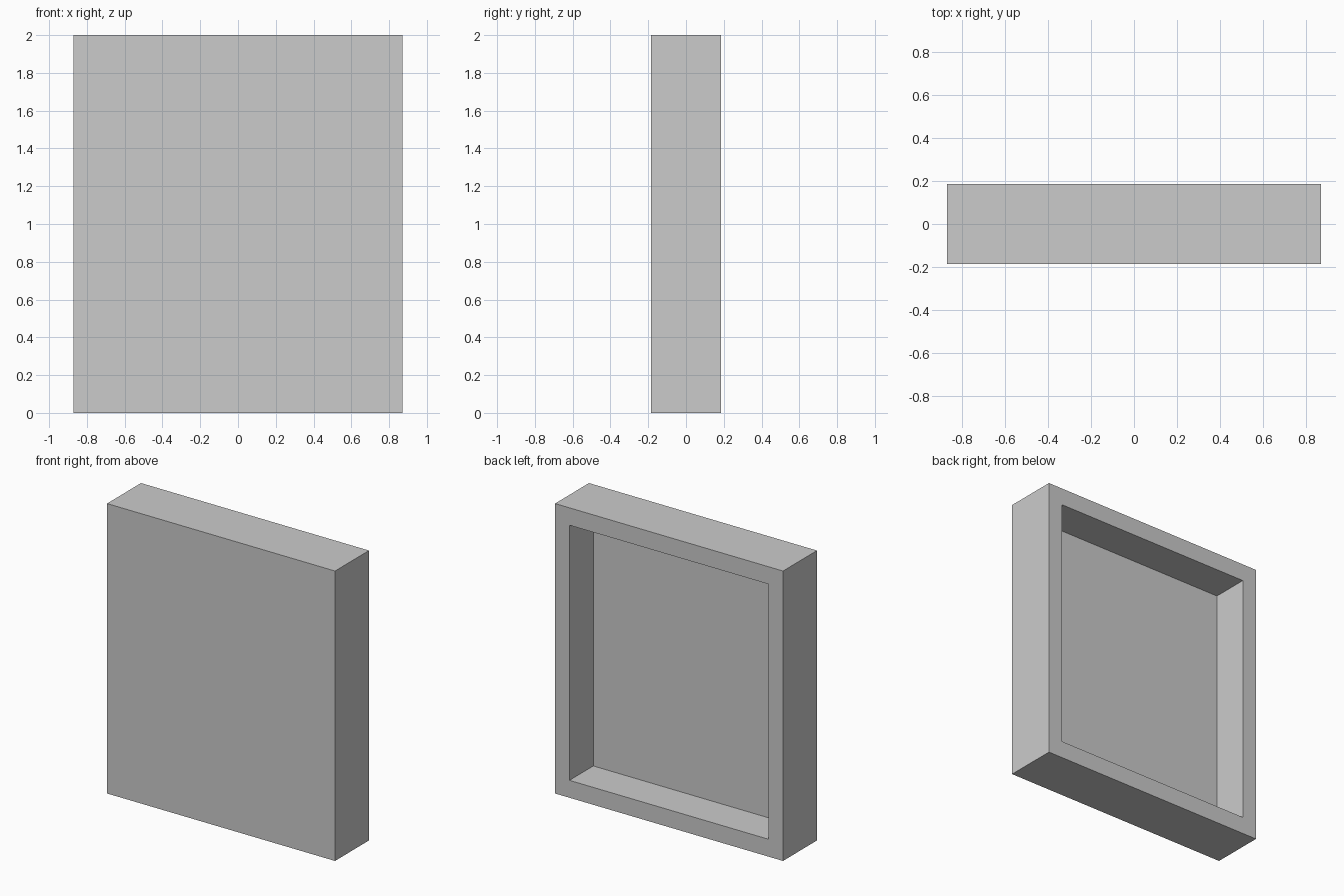
import bpy, bmesh
from mathutils import Vector

if "Cube" in bpy.data.objects:
    bpy.data.objects.remove(bpy.data.objects["Cube"])

W, D, H = 1.74, 0.37, 2.0          # overall size
OPEN_W, OPEN_H = 1.52, 1.76        # recess opening
DEPTH = 0.26                       # recess depth

# Solid block standing on the ground
bm = bmesh.new()
bmesh.ops.create_cube(bm, size=1)
bmesh.ops.scale(bm, vec=(W, D, H), verts=bm.verts)
bmesh.ops.translate(bm, vec=(0, 0, H / 2), verts=bm.verts)

# Rim on the back face, sized to the opening
back = max(bm.faces, key=lambda f: f.calc_center_median().y)
bmesh.ops.inset_region(bm, faces=[back], thickness=0.1)
for v in back.verts:
    v.co.x = OPEN_W / 2 * (1 if v.co.x > 0 else -1)
    v.co.z = H / 2 + OPEN_H / 2 * (1 if v.co.z > H / 2 else -1)

# Recess with straight walls
floor = bmesh.ops.extrude_face_region(bm, geom=[back])
bmesh.ops.translate(bm, vec=Vector((0, -DEPTH, 0)),
                    verts=[g for g in floor["geom"] if isinstance(g, bmesh.types.BMVert)])
if back.is_valid:
    bmesh.ops.delete(bm, geom=[back], context='FACES_ONLY')
bmesh.ops.recalc_face_normals(bm, faces=bm.faces)

mesh = bpy.data.meshes.new("recessed_panel")
bm.to_mesh(mesh)
bm.free()
bpy.context.collection.objects.link(bpy.data.objects.new("recessed_panel", mesh))
